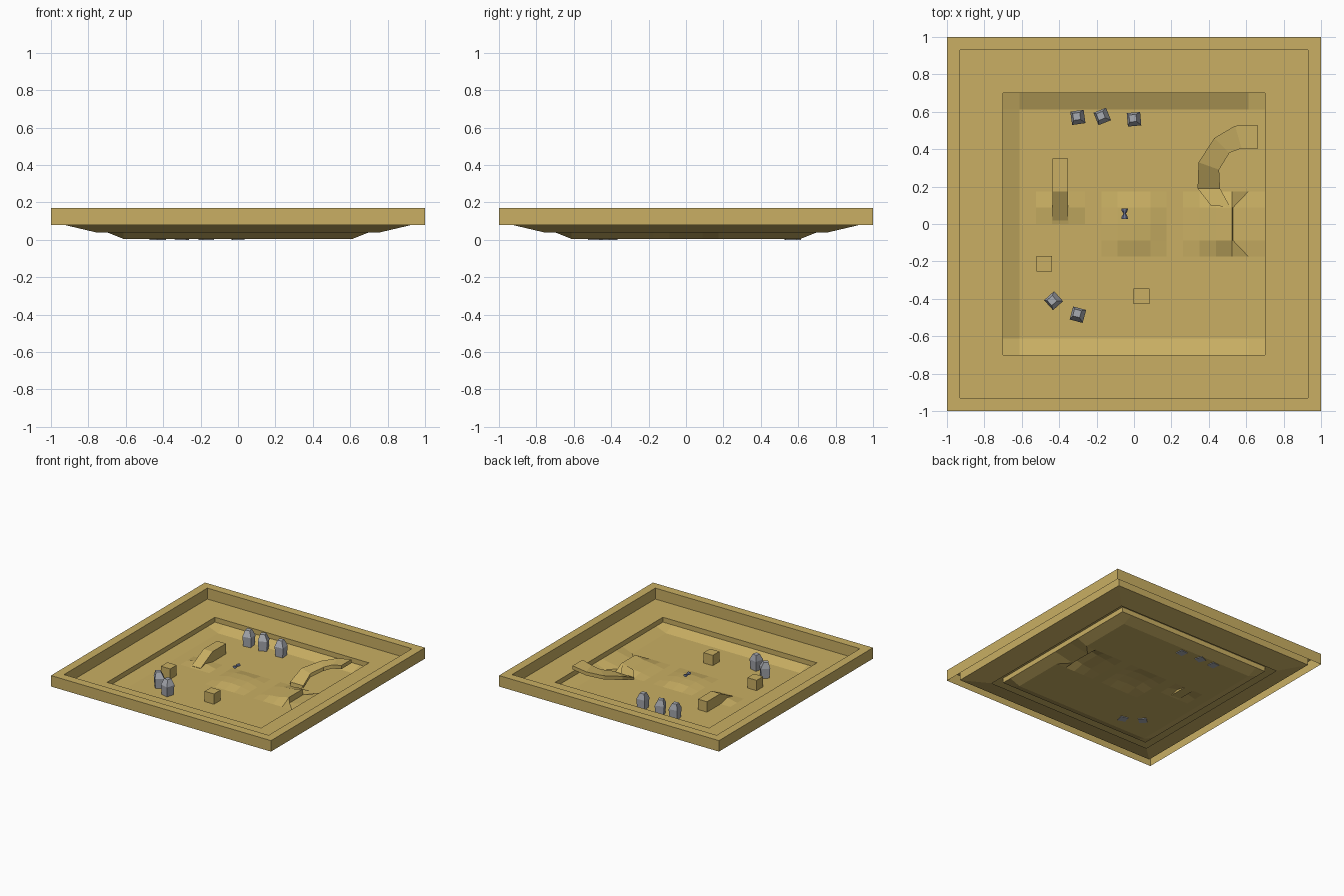
import bpy, bmesh, math
from mathutils import Matrix, Vector

if "Cube" in bpy.data.objects:
    bpy.data.objects.remove(bpy.data.objects["Cube"])

def mat(name, rgb):
    m = bpy.data.materials.new(name)
    m.diffuse_color = (*rgb, 1)
    m.use_nodes = True
    m.node_tree.nodes["Principled BSDF"].inputs["Base Color"].default_value = m.diffuse_color
    return m

SAND = mat("sand", (0.585, 0.43, 0.125))
STONE = mat("grey stone", (0.39, 0.405, 0.44))
BLUE = mat("slate blue", (0.16, 0.19, 0.30))

def make(name, verts, faces, material, fix=False):
    bm = bmesh.new()
    vs = [bm.verts.new(v) for v in verts]
    for f in faces:
        bm.faces.new([vs[i] for i in f])
    if fix:
        bmesh.ops.recalc_face_normals(bm, faces=bm.faces[:])
    me = bpy.data.meshes.new(name)
    bm.to_mesh(me)
    bm.free()
    me.materials.append(material)
    ob = bpy.data.objects.new(name, me)
    bpy.context.collection.objects.link(ob)
    return ob

def rings(n_rings, n, caps=()):
    """Quads joining stacked rings of n points."""
    f = [(i*n+k, i*n+(k+1) % n, (i+1)*n+(k+1) % n, (i+1)*n+k)
         for i in range(n_rings-1) for k in range(n)]
    if "bottom" in caps:
        f.append(tuple(reversed(range(n))))
    if "top" in caps:
        f.append(tuple(range((n_rings-1)*n, n_rings*n)))
    return f

SQUARE = [(-1, -1), (1, -1), (1, 1), (-1, 1)]

def square_loft(name, profile):
    verts = [(sx*h, sy*h, z) for h, z in profile for sx, sy in SQUARE]
    return make(name, verts, rings(len(profile), 4), SAND)

# Hollow rim, flat ledge and inner wall; sloping skirt underneath
square_loft("rim_and_ledge", [(1, .08), (1, .17), (.93, .17), (.93, .08),
                              (.70, .08), (.70, .04)])
square_loft("under_skirt", [(.76, .04), (.93, .08)])

# Arena floor: grid sheet with raised border and three low mounds
C, F = 0.0875, 0.005

def floor_point(i, j):
    x, y, z = i*C, j*C, F
    if max(abs(i), abs(j)) == 8:
        z = .04
    elif abs(i) <= 1 and abs(j) <= 1:            # centre mound
        z = F + (.022 if i == 0 or j == 0 else .016)
    elif i in (-5, -4) and j == 1:               # mound under straight ramp
        z = F + .02
    elif i in (4, 5, 6) and abs(j) <= 1:         # mound ending in a cliff
        z = F + {4: .016, 5: .025, 6: .045}[i]
    elif i == 7 and abs(j) <= 1:
        x = 6*C + .004
    return (x, y, z)

N = 17
verts = [floor_point(i, j) for j in range(-8, 9) for i in range(-8, 9)]
faces = [(a, a+1, a+N+1, a+N) for j in range(16) for i in range(16)
         for a in [j*N+i]]
make("arena_floor", verts, faces, SAND)

# Two crates
for n, (x, y) in enumerate([(-.48, -.213), (.04, -.387)]):
    v = [(x+sx*.042, y+sy*.042, z) for z in (F, .09) for sx, sy in SQUARE]
    make(f"crate_{n+1}", v, rings(2, 4, ("top",)), SAND)

# Straight ramp with flat top: side profile extruded along x
side = [(.02, F), (.02, .012), (.175, .09), (.35, .09), (.35, F)]
v = [(x, y, z) for x in (-.436, -.354) for y, z in side]
make("straight_ramp", v, rings(2, 5, ("bottom", "top")), SAND, True)

# Curved ramp: climbing ribbon with thickness, (outer xy, inner xy, height)
path = [((.41, .10), (.52, .10), .006), ((.34, .19), (.46, .19), .022),
        ((.345, .33), (.455, .29), .082), ((.43, .46), (.51, .38), .115),
        ((.54, .525), (.575, .405), .142), ((.66, .53), (.66, .40), .162)]
v = []
for o, i, z in path[1:]:
    b = max(z-.03, F)
    v += [(*o, z), (*i, z), (*i, b), (*o, b)]
make("curved_ramp", v, rings(5, 4, ("bottom", "top")), SAND, True)

# Foot of the curved ramp meeting the mound
make("ramp_foot", [(.34, .19, .022), (.41, .10, .035), (.515, .09, .05), (.46, .19, .022)],
     [(0, 1, 2, 3)], SAND)

# Standing stones: square body with tapered, off-centre top
stones = [(-.30, .57, 8), (-.17, .575, 22), (0, .56, 5),
          (-.43, -.41, 42), (-.30, -.485, -15)]
for n, (x, y, deg) in enumerate(stones):
    v = []
    for h, z, off in [(.031, 0, 0), (.036, .085, 0), (.019, .132, .006)]:
        v += [(sx*h-off, sy*h+off, z) for sx, sy in SQUARE]
    ob = make(f"standing_stone_{n+1}", v, rings(3, 4, ("bottom", "top")), STONE)
    ob.matrix_world = Matrix.Translation((x, y, 0)) @ Matrix.Rotation(math.radians(deg), 4, 'Z')

# Small spool-shaped marker hovering over the centre mound
v = []
for y, r in [(-.028, .018), (-.016, .016), (0, .007), (.016, .016), (.028, .018)]:
    v += [(-.05+r*math.cos(k*math.pi/3), .055+y, .1+.6*r*math.sin(k*math.pi/3))
          for k in range(6)]
make("centre_marker", v, rings(5, 6, ("bottom", "top")), BLUE, True)
